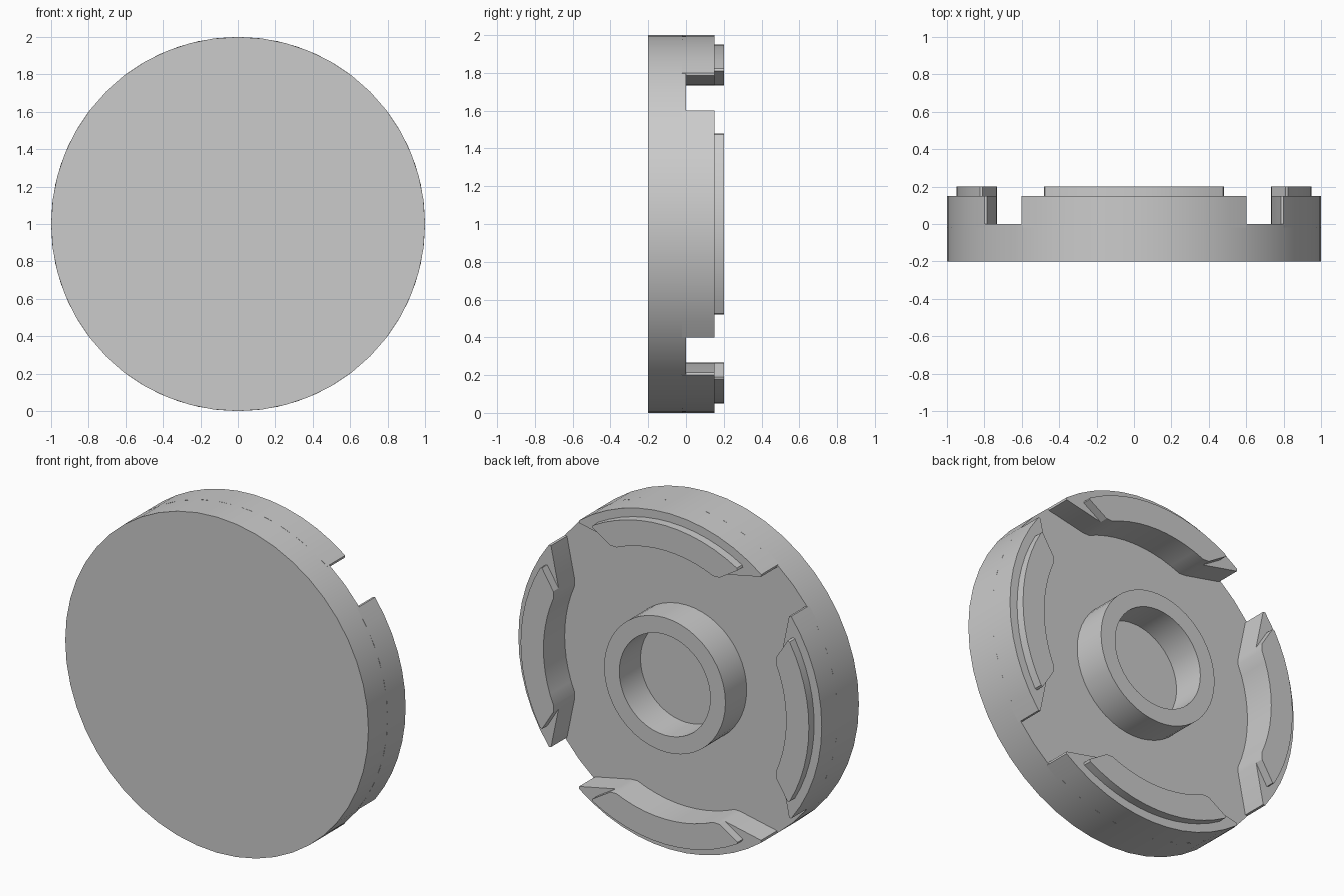
import bpy, bmesh
from math import sin, cos, pi, radians

cube = bpy.data.objects.get("Cube")
if cube:
    bpy.data.objects.remove(cube, do_unlink=True)

grey = bpy.data.materials.new("plain_grey")
grey.use_nodes = True
grey.diffuse_color = (0.6, 0.6, 0.6, 1)
grey.node_tree.nodes["Principled BSDF"].inputs["Base Color"].default_value = (0.6, 0.6, 0.6, 1)


def arc(radius, start, end, steps):
    """Points on a circle, angles in degrees."""
    angles = [radians(start + (end - start) * i / steps) for i in range(steps + 1)]
    return [(radius * cos(a), radius * sin(a)) for a in angles]


def finish(name, bm):
    bmesh.ops.recalc_face_normals(bm, faces=bm.faces)
    mesh = bpy.data.meshes.new(name)
    bm.to_mesh(mesh)
    bm.free()
    mesh.materials.append(grey)
    obj = bpy.data.objects.new(name, mesh)
    obj.location.z = 1
    bpy.context.collection.objects.link(obj)
    bpy.ops.object.select_all(action='DESELECT')
    obj.select_set(True)
    bpy.context.view_layer.objects.active = obj
    bpy.ops.object.shade_smooth_by_angle(angle=radians(30))
    return obj


def extrude(name, outline, y0, y1):
    """Prism from an outline in the xz plane."""
    bm = bmesh.new()
    face = bm.faces.new([bm.verts.new((x, y0, z)) for x, z in outline])
    top = bmesh.ops.extrude_face_region(bm, geom=[face])["geom"]
    verts = [v for v in top if isinstance(v, bmesh.types.BMVert)]
    bmesh.ops.translate(bm, verts=verts, vec=(0, y1 - y0, 0))
    return finish(name, bm)


def ring(name, r_in, r_out, y0, y1, segments=48):
    """Square-section ring around the y axis."""
    bm = bmesh.new()
    section = [(r_in, y0), (r_out, y0), (r_out, y1), (r_in, y1)]
    loops = [[bm.verts.new((r * cos(2 * pi * i / segments), y, r * sin(2 * pi * i / segments)))
              for r, y in section] for i in range(segments)]
    for a, b in zip(loops, loops[1:] + loops[:1]):
        for k in range(4):
            n = (k + 1) % 4
            bm.faces.new((a[k], a[n], b[n], b[k]))
    return finish(name, bm)


# Front plate and central collar
extrude("front_disc", arc(1, 0, 360, 48)[:-1], -0.2, 0)
ring("centre_collar", 0.3, 0.4, -0.02, 0.2)

# Four rim claws, each a wide block with a narrower raised lip
inner = [(-0.36, 0.735)] + arc(0.8, 113.5, 66.5, 10) + [(0.36, 0.735)]
block = inner + [(0.6, 0.785)] + arc(1, 53, 127, 12) + [(-0.6, 0.785)]
lip = inner + [(0.48, 0.81)] + arc(0.95, 60, 120, 12) + [(-0.48, 0.81)]
for i, side in enumerate(("top", "right", "bottom", "left")):
    for part in (extrude(side + "_rim_block", block, -0.02, 0.15),
                 extrude(side + "_rim_lip", lip, 0.13, 0.2)):
        part.rotation_euler.y = i * pi / 2 + pi * (i % 2)
